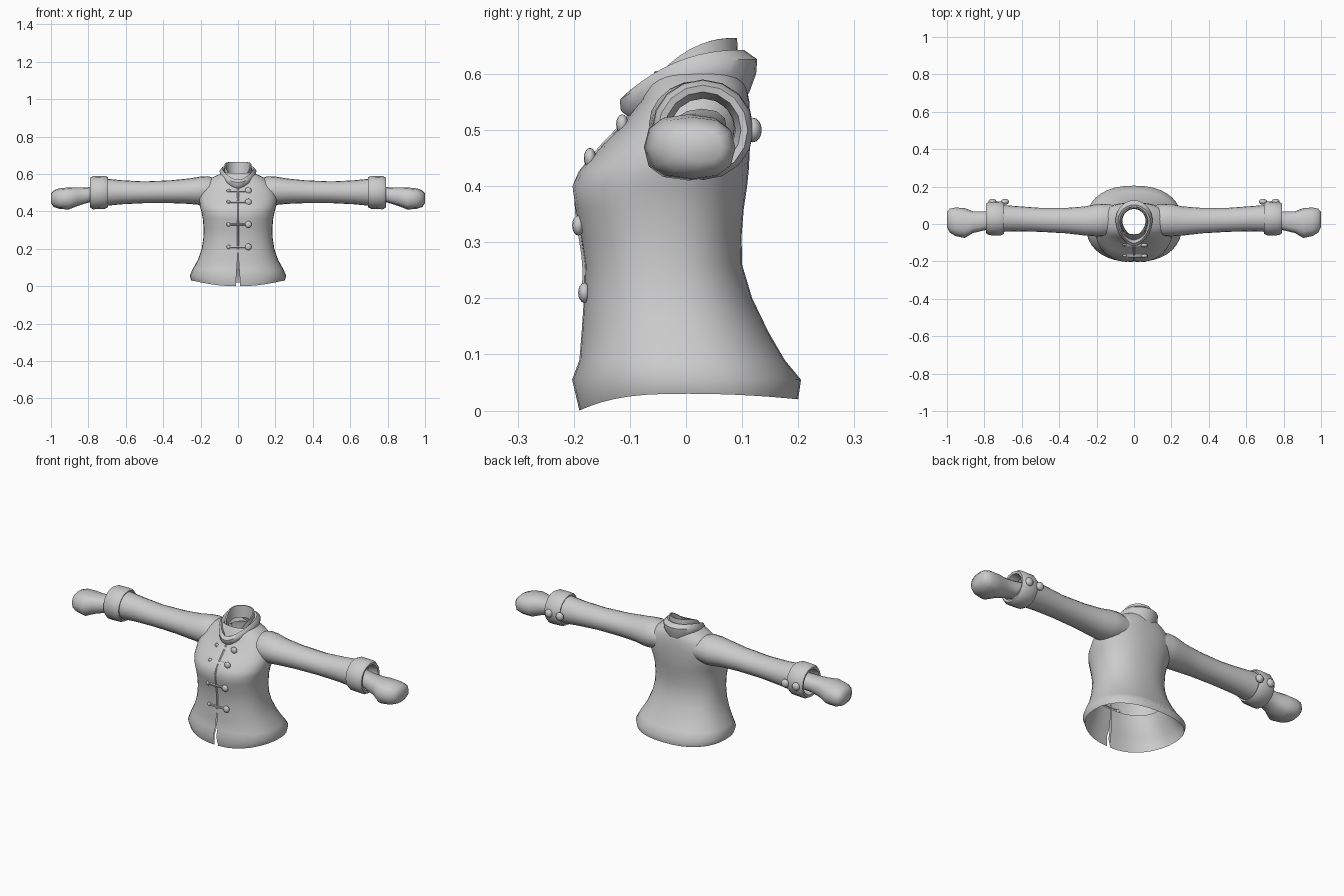
import bpy, bmesh, math
from mathutils import Vector

if "Cube" in bpy.data.objects:
    bpy.data.objects.remove(bpy.data.objects["Cube"])

grey = bpy.data.materials.new("grey cloth")
grey.diffuse_color = (0.6, 0.6, 0.6, 1)
grey.use_nodes = True
grey.node_tree.nodes["Principled BSDF"].inputs["Base Color"].default_value = grey.diffuse_color


def finish(name, bm, angle=45, recalc=True):
    if recalc:
        bmesh.ops.recalc_face_normals(bm, faces=bm.faces)
    me = bpy.data.meshes.new(name)
    bm.to_mesh(me)
    bm.free()
    me.materials.append(grey)
    ob = bpy.data.objects.new(name, me)
    bpy.context.collection.objects.link(ob)
    bpy.ops.object.select_all(action='DESELECT')
    ob.select_set(True)
    bpy.context.view_layer.objects.active = ob
    bpy.ops.object.shade_smooth_by_angle(angle=math.radians(angle))
    return ob


def loft(name, rings, closed=True, cap_end=False, weld=False, angle=45):
    bm = bmesh.new()
    rows = [[bm.verts.new(p) for p in r] for r in rings]
    n = len(rows[0])
    for a, b in zip(rows, rows[1:]):
        for i in range(n if closed else n - 1):
            j = (i + 1) % n
            bm.faces.new((a[i], a[j], b[j], b[i]))
    if cap_end:
        bm.faces.new(rows[-1])
    if weld:
        bmesh.ops.remove_doubles(bm, verts=bm.verts, dist=0.0005)
    return finish(name, bm, angle)


def spow(v, e):
    return math.copysign(abs(v) ** e, v)


# Torso sections: height, half width, front y, back y
BODY = [(0.02, .25, -.190, .200), (.055, .258, -.203, .205), (.09, .243, -.190, .176),
        (.14, .215, -.186, .147), (.20, .194, -.182, .118), (.26, .185, -.180, .100),
        (.31, .184, -.188, .099), (.36, .188, -.200, .103), (.40, .196, -.206, .109),
        (.43, .205, -.190, .112), (.47, .208, -.152, .114), (.51, .202, -.113, .115),
        (.55, .180, -.083, .113), (.58, .140, -.070, .107), (.605, .085, -.055, .095)]


def section(z):
    for a, b in zip(BODY, BODY[1:]):
        if z <= b[0]:
            t = max(0, (z - a[0]) / (b[0] - a[0]))
            return [p + (q - p) * t for p, q in zip(a, b)]
    return BODY[-1]


def body_ring(sec, n=36, shrink=0.0, hem=False):
    z, w, yf, yb = sec
    mid = (yf + yb) / 2
    pts = []
    for i in range(n + 1):
        a = 2 * math.pi * i / n
        x = (w - shrink) * spow(math.sin(a), .86)
        c = -spow(math.cos(a), .86)
        y = mid + ((yb - yf) / 2 - shrink) * c
        gap = .013 * max(0, 1 - z / .19)            # front slit
        if i == 0:
            x = gap
        elif i == n:
            x = -gap
        zz = z
        if hem:
            zz = .03 - (.03 * max(0, -c) ** 3 + .01 * max(0, c) ** 2)
        # shallow dip between the breasts
        dip = .008 * math.exp(-((z - .39) / .05) ** 2 - (x / .035) ** 2) if c < 0 else 0
        pts.append((x, y + dip, zz))
    return pts


lining = [body_ring(section(z), shrink=.012) for z in (.20, .14, .09, .055)]
outer = [body_ring(s, hem=(i == 0)) for i, s in enumerate(BODY)]
loft("jacket_body", lining + outer, closed=False, weld=True, angle=50)


def front_y(x, z):
    _, w, yf, yb = section(z)
    s = min(1, abs(x) / w) ** (1 / .86)
    c = math.sqrt(1 - s * s) ** .86
    return (yf + yb) / 2 - (yb - yf) / 2 * c


# Collar: rings tilted down to a V at the throat
def collar_ring(rx, yb, yf, z_back, drop, n=28):
    pts = []
    for i in range(n + 1):
        a = 2 * math.pi * i / n
        c = -math.cos(a)
        f = (1 - c) / 2
        x = rx * math.sin(a) * (1 - .28 * f * f)
        pts.append((x, (yb + yf) / 2 + (yb - yf) / 2 * c, z_back - drop * f ** 2.3))
    return pts


loft("folded_collar", [collar_ring(*r) for r in (
    (.088, .112, -.098, .565, .045), (.103, .125, -.116, .600, .066),
    (.105, .127, -.118, .626, .072), (.092, .103, -.102, .643, .074),
    (.080, .090, -.088, .637, .082), (.076, .086, -.078, .600, .080))],
    weld=True, angle=50)
loft("neck_band", [collar_ring(*r) for r in (
    (.082, .094, -.085, .600, .08), (.076, .091, -.078, .664, .100),
    (.069, .085, -.068, .664, .104), (.066, .080, -.062, .600, .08))],
    weld=True, angle=40)


# Sleeve, cuff and hand sections: x, centre y, centre z, half depth, half height
SLEEVE = [(.10, .025, .510, .075, .060), (.16, .022, .512, .086, .076),
          (.20, .020, .510, .086, .076), (.26, .016, .508, .078, .068),
          (.36, .018, .505, .068, .061), (.50, .022, .502, .064, .058),
          (.62, .028, .502, .067, .064), (.71, .030, .502, .072, .073)]
CUFF = [(.70, .030, .502, .068, .070), (.695, .030, .502, .082, .080),
        (.712, .030, .502, .091, .088), (.775, .030, .500, .090, .089),
        (.790, .030, .500, .080, .080), (.788, .030, .500, .068, .068),
        (.74, .030, .500, .058, .056)]
HAND = [(.72, .028, .498, .046, .040), (.80, .016, .488, .050, .041),
        (.86, .010, .478, .058, .050), (.905, .005, .469, .080, .059),
        (.955, .012, .468, .076, .055), (.985, .018, .468, .064, .045),
        (1.0, .025, .470, .040, .026)]


def limb(name, secs, side, n, e=1.0, cap=False, angle=45):
    rings = [[(side * x, y + ry * spow(math.cos(2 * math.pi * i / n), e),
               z + rz * spow(math.sin(2 * math.pi * i / n), e)) for i in range(n)]
             for x, y, z, ry, rz in secs]
    return loft(name, rings, cap_end=cap, angle=angle)


def button(name, loc, r, depth):
    bm = bmesh.new()
    bmesh.ops.create_uvsphere(bm, u_segments=12, v_segments=8, radius=1)
    for v in bm.verts:
        v.co = Vector((v.co.x * r, v.co.y * depth, v.co.z * r)) + Vector(loc)
    return finish(name, bm, 60)


for side, tag in ((1, "left"), (-1, "right")):
    limb(tag + "_sleeve", SLEEVE, side, 20)
    limb(tag + "_cuff", CUFF, side, 16, angle=50)
    limb(tag + "_hand", HAND, side, 12, e=.8, cap=True, angle=60)
    for k, x in enumerate((.69, .757)):
        button(f"{tag}_cuff_button_{k + 1}", (side * x, .119, .50), .022, .016)


# Front fastenings: a button and a thin strap with a loop end
def strap(name, pts, half):
    bm = bmesh.new()
    rows = []
    for x, z in pts:
        rows.append([bm.verts.new((x, front_y(x, z + dz) - off, z + dz))
                     for dz, off in ((-half, -.003), (-half * .6, .006),
                                     (half * .6, .006), (half, -.003))])
    for a, b in zip(rows, rows[1:]):
        for i in range(3):
            bm.faces.new((a[i], a[i + 1], b[i + 1], b[i]))
    for r in (rows[0], rows[-1]):
        bm.faces.new(r)
    finish(name, bm, 50)


for k, z in enumerate((.51, .45, .33, .21)):
    button(f"front_button_{k + 1}", (.055, front_y(.055, z) - .003, z), .018, .011)
    strap(f"front_strap_{k + 1}", [(-.05 + i * .0125, z) for i in range(9)], .006)
    button(f"strap_end_{k + 1}", (-.05, front_y(-.05, z) - .001, z), .011, .007)

# Thin placket edge down the front centre
bm = bmesh.new()
rows = []
for i in range(14):
    z = .20 + i * .025
    y = front_y(0, z) + .008 * math.exp(-((z - .39) / .05) ** 2)
    rows.append([bm.verts.new((x, y + d, z)) for x, d in ((-.006, .002), (0, -.004), (.006, .002))])
for a, b in zip(rows, rows[1:]):
    for i in range(2):
        bm.faces.new((a[i], a[i + 1], b[i + 1], b[i]))
finish("front_placket", bm, 30, recalc=False)
